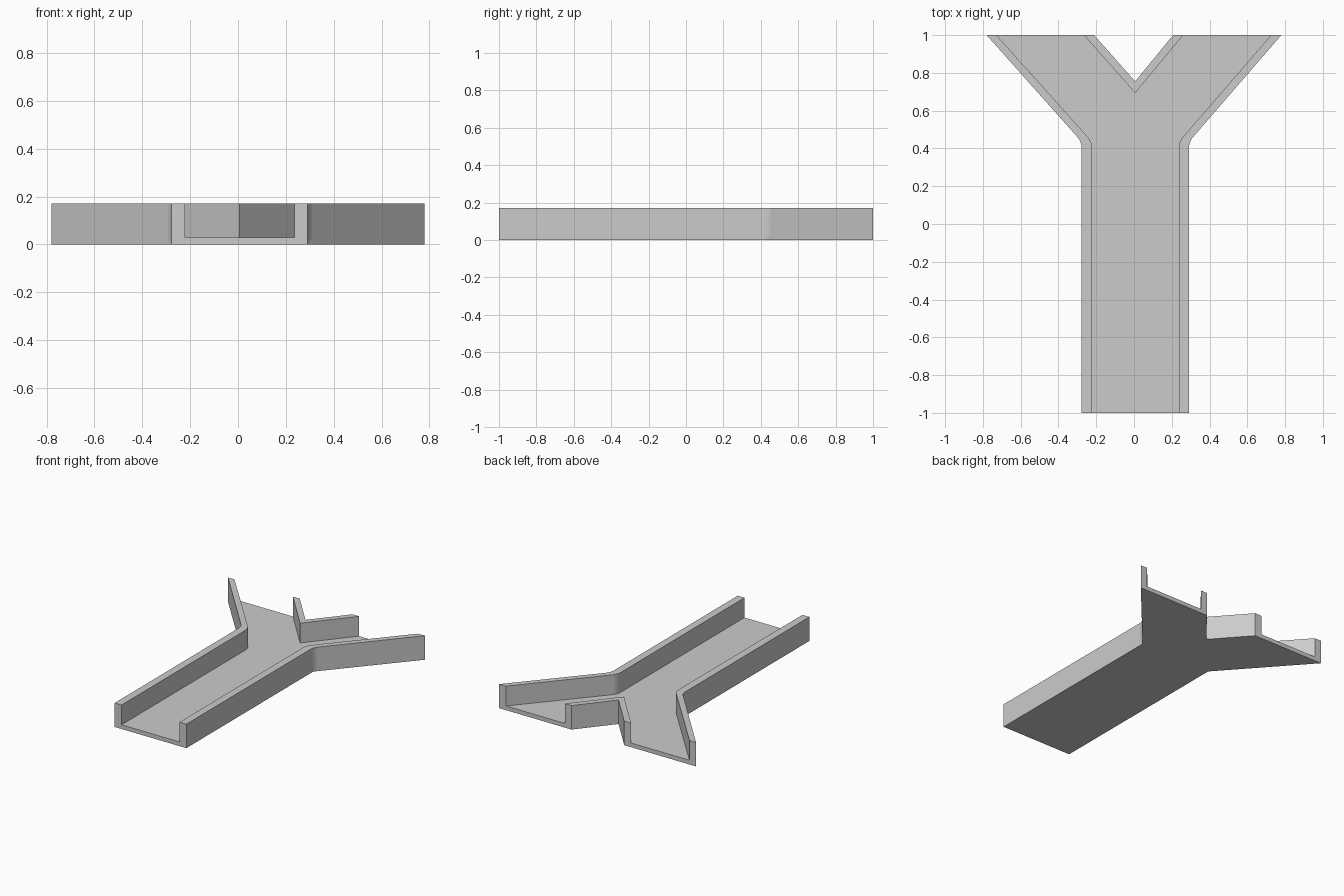
import bpy, bmesh, math

cube = bpy.data.objects.get("Cube")
if cube:
    bpy.data.objects.remove(cube, do_unlink=True)

FLOOR, HEIGHT = 0.03, 0.172

# Plan outlines, each running from the stem's front end to the arm's back end
left_out = [(-0.277, -1), (-0.277, 0.435), (-0.78, 1)]
left_in = [(-0.222, -1), (-0.222, 0.435), (-0.728, 1)]
right_out = [(0.291, -1), (0.291, 0.435), (0.78, 1)]
right_in = [(0.237, -1), (0.237, 0.435), (0.726, 1)]
notch_out = [(-0.211, 1), (0.006, 0.755), (0.207, 1)]
notch_in = [(-0.265, 1), (0.006, 0.693), (0.26, 1)]

bm = bmesh.new()


def points(path):
    return [bm.verts.new((x, y, 0)) for x, y in path]


lo, li, ro, ri, no, ni = map(points, (left_out, left_in, right_out, right_in, notch_out, notch_in))
floor = bm.faces.new(ri + ni[::-1] + li[::-1])
walls = [bm.faces.new(a + b[::-1]) for a, b in ((lo, li), (ri, ro), (no, ni))]
bmesh.ops.recalc_face_normals(bm, faces=bm.faces)


def raise_faces(faces, height, keep):
    """Extrude faces upward and return the new caps."""
    geom = bmesh.ops.extrude_face_region(bm, geom=faces, use_keep_orig=keep)["geom"]
    verts = [g for g in geom if isinstance(g, bmesh.types.BMVert)]
    bmesh.ops.translate(bm, verts=verts, vec=(0, 0, height))
    return [g for g in geom if isinstance(g, bmesh.types.BMFace)]


# Floor slab, then the walls standing on its rim
caps = raise_faces([floor] + walls, FLOOR, True)
floor_cap = max(caps, key=lambda f: len(f.verts))
raise_faces([f for f in caps if f != floor_cap], HEIGHT - FLOOR, False)
bmesh.ops.recalc_face_normals(bm, faces=bm.faces)
bmesh.ops.dissolve_limit(bm, angle_limit=math.radians(1), verts=bm.verts, edges=bm.edges)

# Soften the upright edges where the arms bend off the stem
bends = [e for e in bm.edges
         if abs(e.verts[0].co.z - e.verts[1].co.z) > 0.1
         and abs(e.verts[0].co.y - 0.435) < 0.01]
bmesh.ops.bevel(bm, geom=bends, offset=0.03, segments=4, profile=0.5, affect="EDGES")
bmesh.ops.recalc_face_normals(bm, faces=bm.faces)

mesh = bpy.data.meshes.new("forked_channel")
bm.to_mesh(mesh)
bm.free()
channel = bpy.data.objects.new("forked_channel", mesh)
bpy.context.collection.objects.link(channel)

# Plain grey
grey = bpy.data.materials.new("light_grey")
grey.use_nodes = True
color = (0.6, 0.6, 0.6, 1)
grey.diffuse_color = color
grey.node_tree.nodes["Principled BSDF"].inputs["Base Color"].default_value = color
mesh.materials.append(grey)

# Smooth bends, flat walls
bpy.ops.object.select_all(action="DESELECT")
channel.select_set(True)
bpy.context.view_layer.objects.active = channel
bpy.ops.object.shade_smooth_by_angle(angle=math.radians(30))
weighted = channel.modifiers.new("flat_walls", "WEIGHTED_NORMAL")
weighted.keep_sharp = True
